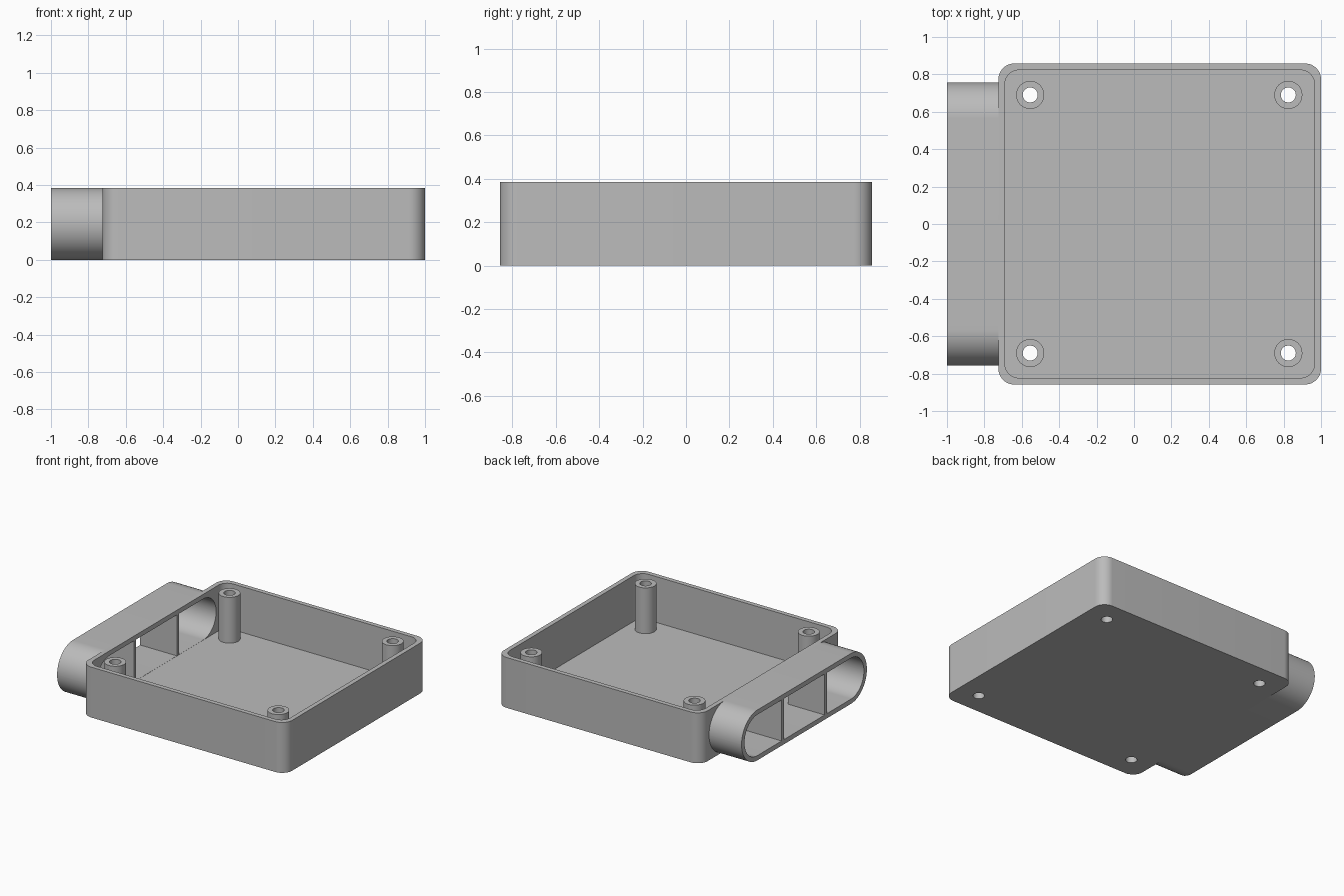
import bpy, bmesh, math
from mathutils import Vector

if "Cube" in bpy.data.objects:
    bpy.data.objects.remove(bpy.data.objects["Cube"])

H = 0.385          # overall height
WALL = 0.035       # box wall and floor thickness
X0, X1, HY = -0.725, 1.0, 0.858
CX, HX = (X0 + X1) / 2, (X1 - X0) / 2

grey = bpy.data.materials.new("plain_grey")
grey.diffuse_color = (0.5, 0.5, 0.5, 1)
grey.use_nodes = True
grey.node_tree.nodes["Principled BSDF"].inputs["Base Color"].default_value = grey.diffuse_color


def rounded(hw, hh, r, n=16):
    """Outline of a rounded rectangle given by its half sizes."""
    pts = []
    for k, (sx, sy) in enumerate([(1, 1), (-1, 1), (-1, -1), (1, -1)]):
        for i in range(n + 1):
            a = (k + i / n) * math.pi / 2
            pts.append((sx * (hw - r) + r * math.cos(a), sy * (hh - r) + r * math.sin(a)))
    return pts


def circle(r, n=48):
    return [(r * math.cos(2 * math.pi * i / n), r * math.sin(2 * math.pi * i / n)) for i in range(n)]


def prism(name, outline, origin, depth, along_x=False):
    """Extrude an outline upward, or along +x when the outline is in y and z."""
    bm = bmesh.new()
    o = Vector(origin)
    vs = [bm.verts.new(o + (Vector((0, a, b)) if along_x else Vector((a, b, 0)))) for a, b in outline]
    bmesh.ops.remove_doubles(bm, verts=vs, dist=1e-5)
    face = bm.faces.new([v for v in vs if v.is_valid])
    ext = bmesh.ops.extrude_face_region(bm, geom=[face])
    step = Vector((depth, 0, 0)) if along_x else Vector((0, 0, depth))
    bmesh.ops.translate(bm, vec=step, verts=[g for g in ext["geom"] if isinstance(g, bmesh.types.BMVert)])
    bmesh.ops.recalc_face_normals(bm, faces=bm.faces)
    me = bpy.data.meshes.new(name)
    bm.to_mesh(me)
    bm.free()
    me.materials.append(grey)
    ob = bpy.data.objects.new(name, me)
    bpy.context.collection.objects.link(ob)
    return ob


def cut(ob, cutter):
    """Subtract a cutter and discard it."""
    m = ob.modifiers.new("cut", 'BOOLEAN')
    m.operation, m.solver, m.object = 'DIFFERENCE', 'EXACT', cutter
    bpy.ops.object.select_all(action='DESELECT')
    bpy.context.view_layer.objects.active = ob
    ob.select_set(True)
    bpy.ops.object.modifier_apply(modifier=m.name)
    bpy.data.objects.remove(cutter)


def smooth(ob):
    bpy.ops.object.select_all(action='DESELECT')
    bpy.context.view_layer.objects.active = ob
    ob.select_set(True)
    bpy.ops.object.shade_smooth_by_angle(angle=math.radians(30))


posts = [(x, y) for x in (-0.555, 0.825) for y in (-0.69, 0.69)]

# Open box: rounded tray with a slot in the left wall and four floor holes
box = prism("box_tray", rounded(HX, HY, 0.085), (CX, 0, 0), H)
cut(box, prism("cavity", rounded(HX - WALL, HY - WALL, 0.075), (CX, 0, WALL), H))
TW = WALL + 0.001
TY, TR = 0.757, H / 2 - 0.0005
slot = rounded(TY - TW, H / 2 - TW, H / 2 - TW - 0.0005, 24)
cut(box, prism("slot", slot, (X0 - 0.1, 0, H / 2), 0.1 + WALL + 0.01, True))
for x, y in posts:
    cut(box, prism("hole", circle(0.04), (x, y, -0.1), 0.3))
smooth(box)

# Flat oval spout on the left side
spout = prism("oval_spout", rounded(TY, H / 2, TR, 24), (-1, 0, H / 2), 1 + X0, True)
cut(spout, prism("spout_bore", slot, (-1.1, 0, H / 2), 0.6, True))
smooth(spout)

# Two upright dividers inside the spout
for i, y in enumerate((-0.26, 0.26)):
    t, h = 0.013, H / 2 - TW + 0.005
    prism(f"divider_{i + 1}", [(-t, -h), (t, -h), (t, h), (-t, h)], (-1, y, H / 2), 1 + X0 + WALL, True)

# Hollow screw posts in the corners
for i, (x, y) in enumerate(posts):
    post = prism(f"screw_post_{i + 1}", circle(0.075), (x, y, WALL), H - WALL)
    cut(post, prism("post_bore", circle(0.04), (x, y, -0.1), 0.7))
    smooth(post)
